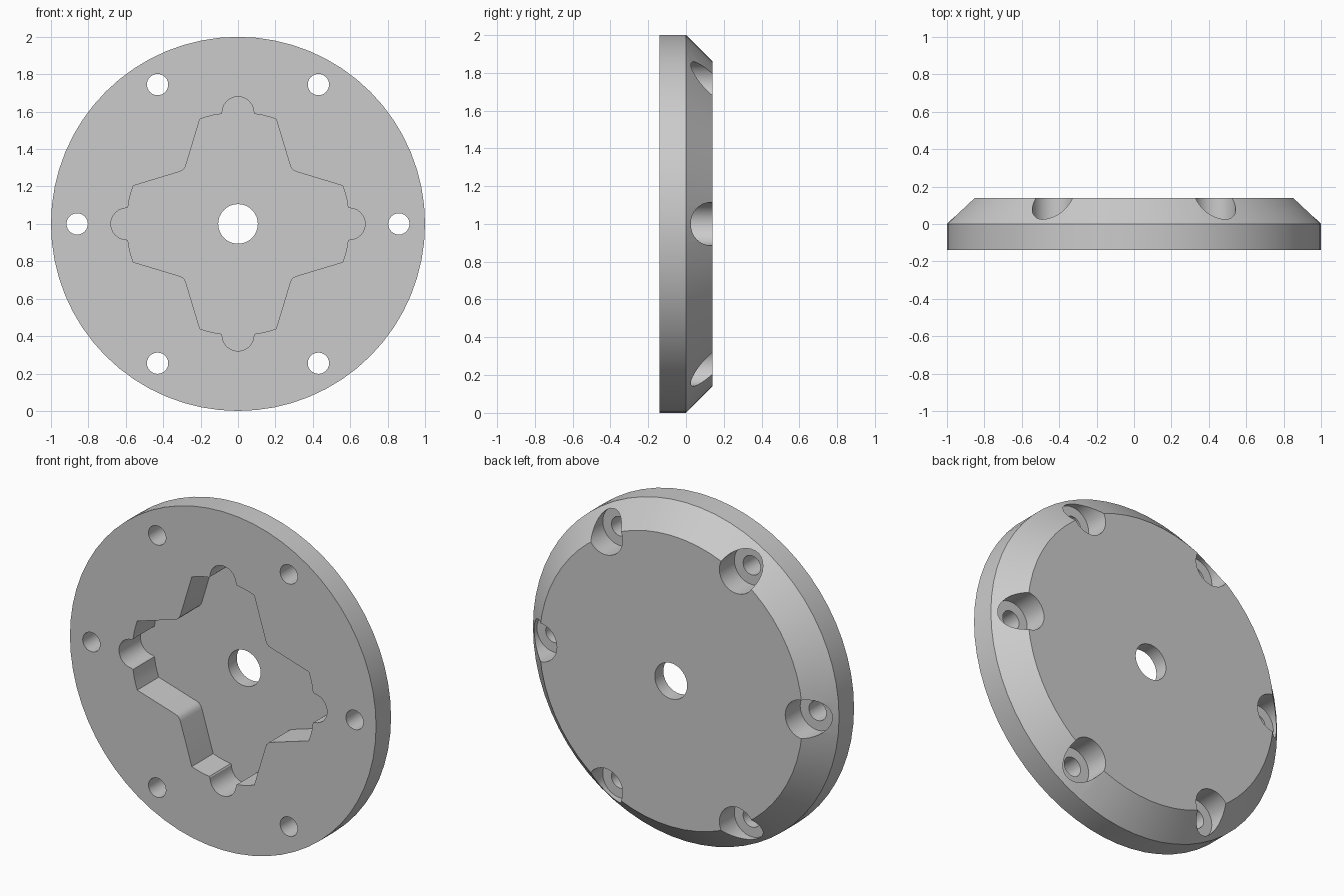
import bpy, bmesh
from math import cos, sin, pi, radians

default = bpy.data.objects.get("Cube")
if default:
    bpy.data.objects.remove(default, do_unlink=True)

HALF = 0.14      # half thickness of the disc
CHAMFER = 0.14   # width of the chamfer at the back
FLOOR = 0.06     # depth position of the pocket floor

grey = bpy.data.materials.new("plain grey")
grey.use_nodes = True
grey.diffuse_color = (0.6, 0.6, 0.6, 1)
grey.node_tree.nodes["Principled BSDF"].inputs["Base Color"].default_value = (0.6, 0.6, 0.6, 1)


def circle(radius, sides, cx=0, cz=0):
    return [(cx + radius * cos(2 * pi * i / sides), cz + radius * sin(2 * pi * i / sides))
            for i in range(sides)]


def loft(name, sections):
    """Join matching (outline, y) sections into a closed solid standing around z = 1."""
    bm = bmesh.new()
    rings = [[bm.verts.new((x, y, z + 1)) for x, z in outline] for outline, y in sections]
    for a, b in zip(rings, rings[1:]):
        for i in range(len(a)):
            j = (i + 1) % len(a)
            bm.faces.new((a[i], a[j], b[j], b[i]))
    bm.faces.new(rings[0])
    bm.faces.new(rings[-1])
    bmesh.ops.recalc_face_normals(bm, faces=bm.faces)
    mesh = bpy.data.meshes.new(name)
    bm.to_mesh(mesh)
    bm.free()
    mesh.materials.append(grey)
    obj = bpy.data.objects.new(name, mesh)
    bpy.context.collection.objects.link(obj)
    return obj


def pocket_outline():
    """Four-armed star with a round notch at each arm tip."""
    # half of one arm, from the notch top to the inner fillet
    half = [(0.085 * sin(radians(a)), 0.595 + 0.085 * cos(radians(a)))
            for a in range(0, 91, 15)]
    half += [(0.09, 0.588), (0.1, 0.586)]
    half += [(0.596 * sin(radians(a)), 0.596 * cos(radians(a))) for a in (13, 16.5, 20)]
    half += [(0.278, 0.315), (0.285, 0.298)]
    arm = [(-x, z) for x, z in reversed(half[1:])] + half
    outline = []
    for _ in range(4):
        outline += arm
        arm = [(z, -x) for x, z in arm]
    return outline


# Chamfered disc
disc = loft("disc_body", [(circle(1, 64), -HALF), (circle(1, 64), 0),
                          (circle(1 - CHAMFER, 64), HALF)])

# Cutters: star pocket, centre bore, bolt holes with counterbores
cutters = [loft("pocket_cutter", [(pocket_outline(), -0.3), (pocket_outline(), FLOOR)]),
           loft("bore_cutter", [(circle(0.106, 32), -0.05), (circle(0.106, 32), 0.3)])]
for k in range(6):
    cx, cz = 0.86 * cos(k * pi / 3), 0.86 * sin(k * pi / 3)
    hole, bore = circle(0.057, 24, cx, cz), circle(0.114, 32, cx, cz)
    cutters.append(loft("bolt_hole_cutter", [(hole, -0.3), (hole, 0.05)]))
    cutters.append(loft("counterbore_cutter", [(bore, 0), (bore, 0.3)]))

bpy.ops.object.select_all(action='DESELECT')
bpy.context.view_layer.objects.active = disc
disc.select_set(True)
for cutter in cutters:
    cutter.hide_render = True
    mod = disc.modifiers.new("cut", 'BOOLEAN')
    mod.operation = 'DIFFERENCE'
    mod.solver = 'EXACT'
    mod.object = cutter
    bpy.ops.object.modifier_apply(modifier=mod.name)
    bpy.data.objects.remove(cutter, do_unlink=True)

bpy.ops.object.shade_smooth_by_angle(angle=radians(25))
